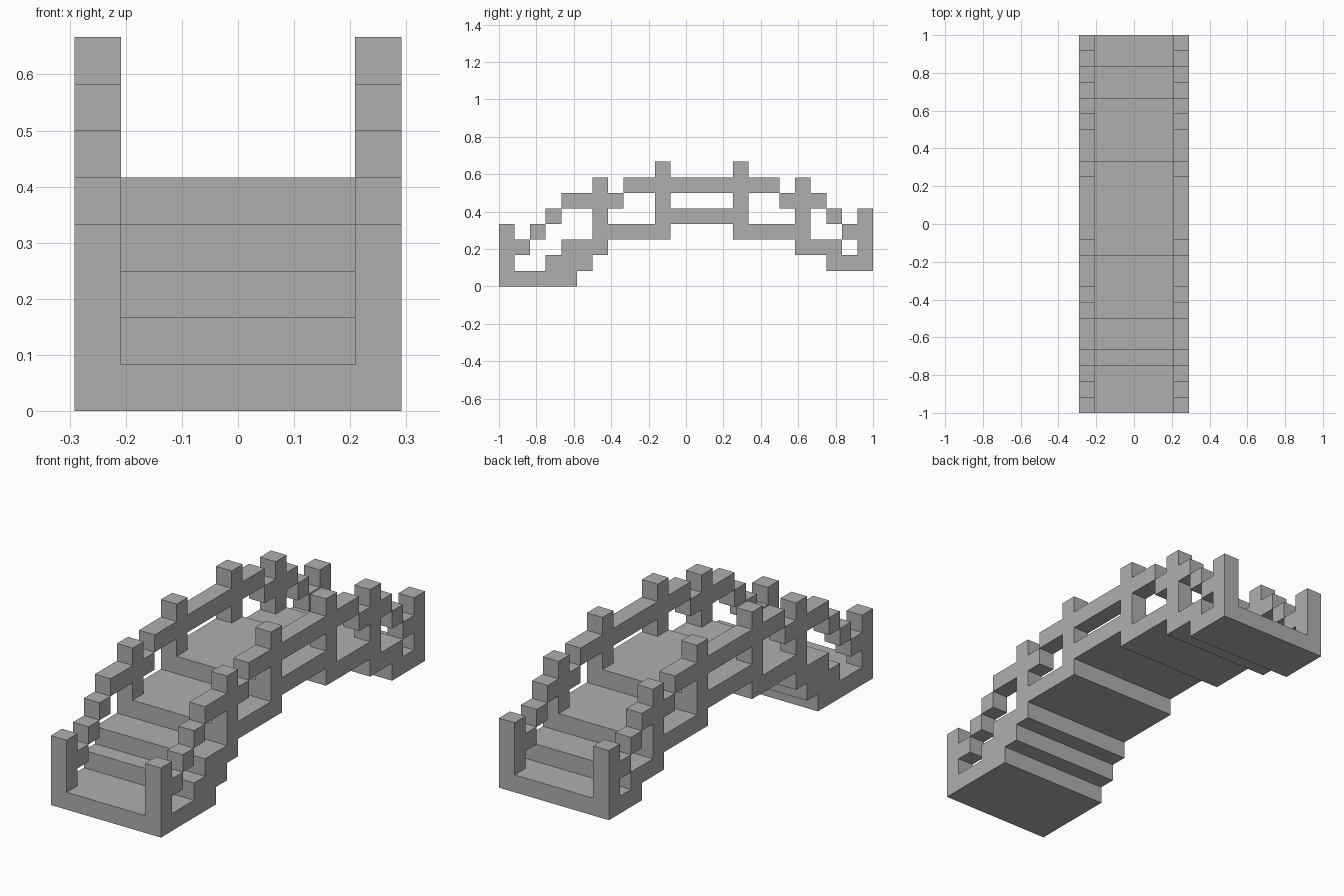
import bpy
import bmesh
from mathutils import Vector

cube = bpy.data.objects.get("Cube")
if cube:
    bpy.data.objects.remove(cube, do_unlink=True)

U = 1 / 12            # one block
LENGTH, WIDTH = 24, 7

stone = bpy.data.materials.new("light grey")
stone.use_nodes = True
GREY = (0.43, 0.43, 0.43, 1)
stone.diffuse_color = GREY
stone.node_tree.nodes["Principled BSDF"].inputs["Base Color"].default_value = GREY

# Walkway treads: start and end along y for each, plus its level
TREADS = [(0, 5, 0), (3, 6, 1), (4, 7, 2), (6, 11, 3), (10, 16, 4),
          (15, 20, 3), (19, 22, 2), (21, 24, 1)]
# Handrail runs: start and end along y, plus level
RAILS = [(1, 2, 2), (2, 3, 3), (3, 4, 4), (4, 8, 5), (8, 18, 6),
         (18, 21, 5), (21, 22, 4), (22, 23, 3)]
# Posts: position along y, bottom and top
POSTS = [(0, 1, 4), (6, 4, 7), (10, 5, 8), (15, 5, 8), (19, 4, 7), (23, 2, 5)]


def railing_blocks(x):
    blocks = {(x, y, z) for a, b, z in RAILS for y in range(a, b)}
    return blocks | {(x, y, z) for y, a, b in POSTS for z in range(a, b)}


parts = {
    "walkway": {(x, y, z) for a, b, z in TREADS
                for y in range(a, b) for x in range(WIDTH)},
    "right_railing": railing_blocks(0),
    "left_railing": railing_blocks(WIDTH - 1),
}
solid = set().union(*parts.values())


def build(name, blocks):
    """Skin the outer sides of the blocks, then merge flat areas."""
    bm = bmesh.new()
    for block in sorted(blocks):
        centre = Vector(block) + Vector((0.5, 0.5, 0.5))
        for axis in range(3):
            for sign in (-1, 1):
                n = Vector((0, 0, 0))
                n[axis] = sign
                if tuple(int(c + d) for c, d in zip(block, n)) in solid:
                    continue
                s = Vector((0, 0, 0))
                s[(axis + 1) % 3] = 0.5
                t = n.cross(s)
                mid = centre + n * 0.5
                corners = (mid - s - t, mid + s - t, mid + s + t, mid - s + t)
                bm.faces.new([bm.verts.new(
                    (c - Vector((WIDTH / 2, LENGTH / 2, 0))) * U) for c in corners])
    bmesh.ops.remove_doubles(bm, verts=bm.verts, dist=0.001)
    bmesh.ops.dissolve_limit(bm, angle_limit=0.01, verts=bm.verts, edges=bm.edges)
    mesh = bpy.data.meshes.new(name)
    bm.to_mesh(mesh)
    bm.free()
    mesh.materials.append(stone)
    bpy.context.collection.objects.link(bpy.data.objects.new(name, mesh))


for part, blocks in parts.items():
    build(part, blocks)
